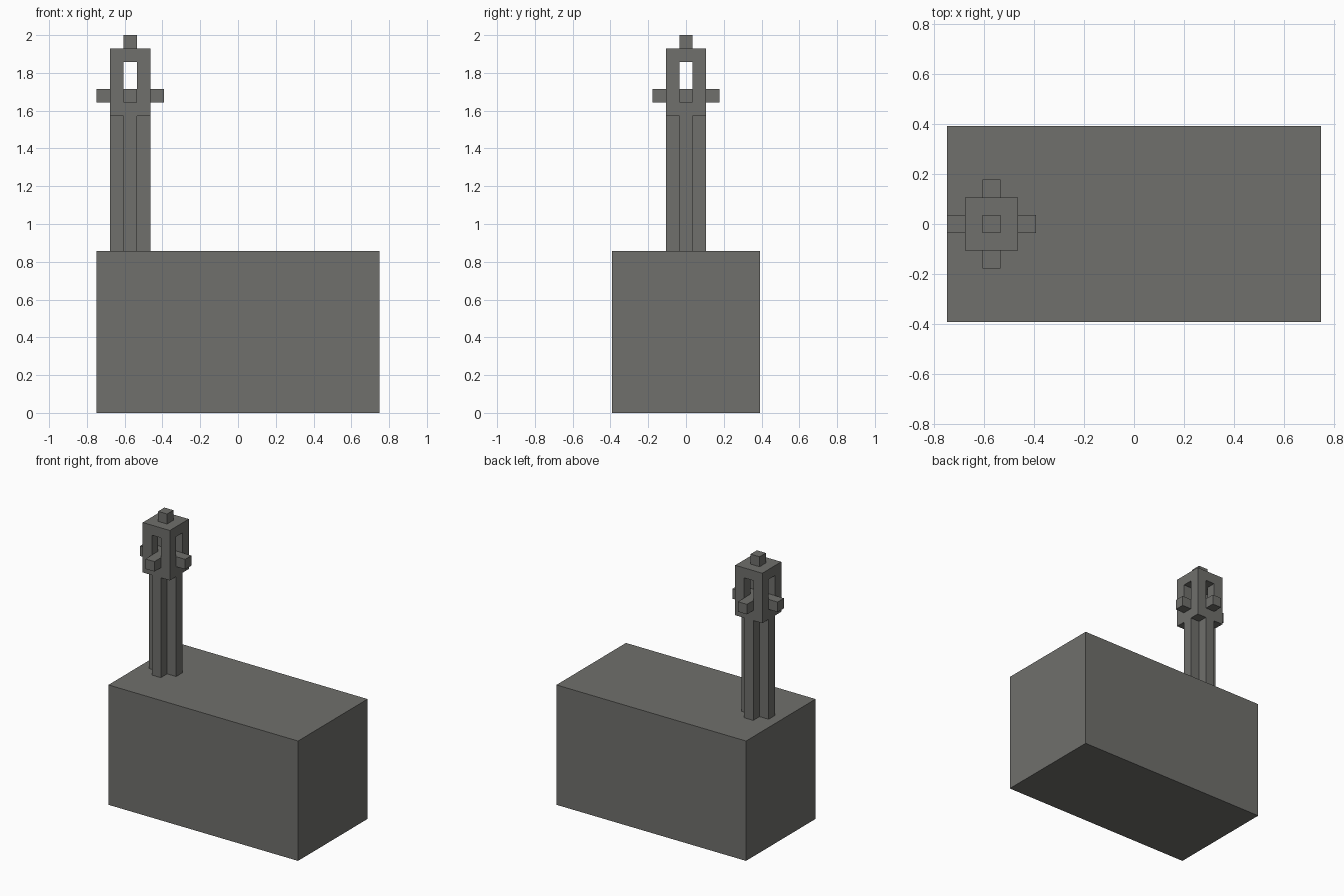
import bpy
import bmesh

cube = bpy.data.objects.get("Cube")
if cube:
    bpy.data.objects.remove(cube, do_unlink=True)

U = 2 / 28          # one block
TOWER_X = -8 * U    # tower axis

stone = bpy.data.materials.new("dark stone grey")
stone.use_nodes = True
COLOR = (0.16, 0.16, 0.15, 1)
stone.diffuse_color = COLOR
stone.node_tree.nodes["Principled BSDF"].inputs["Base Color"].default_value = COLOR


def prism(name, outline, bottom, top, x=0.0):
    """Extrude a flat outline, in blocks, from bottom to top."""
    bm = bmesh.new()
    base = bm.faces.new([bm.verts.new((px * U, py * U, 0)) for px, py in outline])
    up = bmesh.ops.extrude_face_region(bm, geom=[base])["geom"]
    verts = [v for v in up if isinstance(v, bmesh.types.BMVert)]
    bmesh.ops.translate(bm, verts=verts, vec=(0, 0, (top - bottom) * U))
    bmesh.ops.recalc_face_normals(bm, faces=bm.faces)
    mesh = bpy.data.meshes.new(name)
    bm.to_mesh(mesh)
    bm.free()
    mesh.materials.append(stone)
    obj = bpy.data.objects.new(name, mesh)
    obj.location = (x, 0, bottom * U)
    bpy.context.collection.objects.link(obj)
    return obj


def rect(width, depth):
    w, d = width / 2, depth / 2
    return [(-w, -d), (w, -d), (w, d), (-w, d)]


def plus(span):
    """Plus outline with arms one block wide."""
    s, h = span / 2, 0.5
    quarter = [(h, -h), (s, -h), (s, h)]
    points = []
    for _ in range(4):
        points += quarter
        quarter = [(-y, x) for x, y in quarter]
    return points


# Large base block
prism("base_block", rect(21, 11), 0, 12)

# Cross-shaped shaft
prism("tower_shaft", plus(3), 12, 22, TOWER_X)

# Lantern head with two crossing window tunnels
head = prism("lantern_head", rect(3, 3), 22, 27, TOWER_X)
cutter = prism("window_cutter", plus(4), 24, 26, TOWER_X)
cutter.hide_render = True
cutter.hide_viewport = True
cut = head.modifiers.new("windows", "BOOLEAN")
cut.operation = "DIFFERENCE"
cut.solver = "EXACT"
cut.object = cutter

# Crossed arms through the window sills, and the top finial
prism("crossed_arms", plus(5), 23, 24, TOWER_X)
prism("finial", rect(1, 1), 27, 28, TOWER_X)
